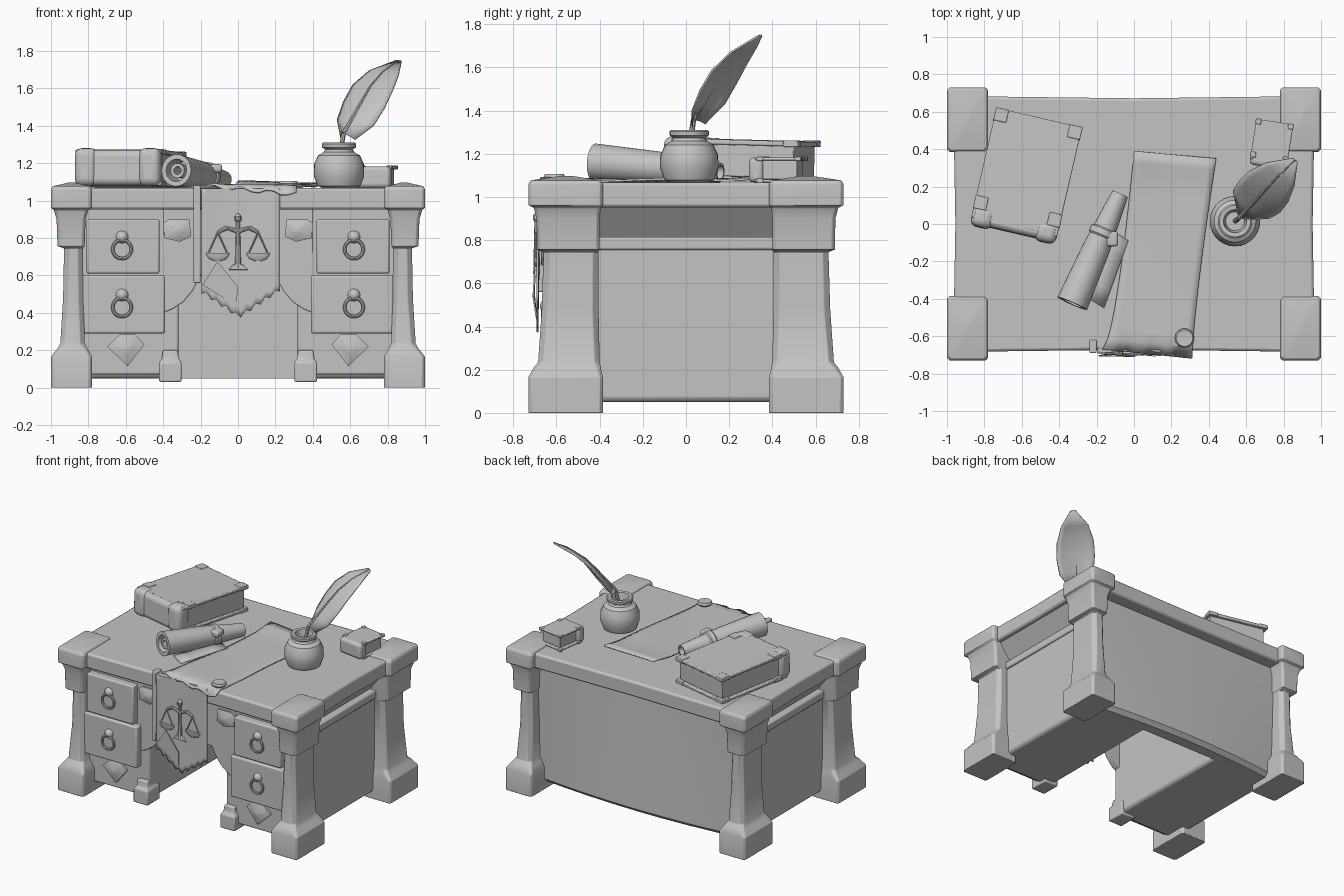
import bpy, bmesh, math
from mathutils import Vector, Matrix

if "Cube" in bpy.data.objects:
    bpy.data.objects.remove(bpy.data.objects["Cube"])

grey = bpy.data.materials.new("plain grey")
grey.use_nodes = True
grey.diffuse_color = (0.55, 0.55, 0.55, 1)
grey.node_tree.nodes["Principled BSDF"].inputs["Base Color"].default_value = (0.55, 0.55, 0.55, 1)
parts = []


def finish(name, bm, bevel=0, M=None, thick=0, segs=2):
    if M:
        bm.transform(M)
    bmesh.ops.recalc_face_normals(bm, faces=bm.faces)
    me = bpy.data.meshes.new(name)
    bm.to_mesh(me)
    bm.free()
    me.materials.append(grey)
    ob = bpy.data.objects.new(name, me)
    bpy.context.collection.objects.link(ob)
    if thick:
        ob.modifiers.new("thickness", "SOLIDIFY").thickness = thick
    if bevel:
        b = ob.modifiers.new("bevel", "BEVEL")
        b.width, b.segments, b.limit_method = bevel, segs, "ANGLE"
    parts.append(ob)
    return ob


def box(name, x, y, z, bevel=0.01, M=None, segs=2):
    """Box from (min, max) ranges."""
    bm = bmesh.new()
    bmesh.ops.create_cube(bm, size=1)
    for v in bm.verts:
        v.co = [r[0] if c < 0 else r[1] for r, c in zip((x, y, z), v.co)]
    return finish(name, bm, bevel, M, segs=segs)


def loft(name, rings, bevel=0, M=None, closed=False):
    """Skin a list of equal-length rings of points."""
    bm = bmesh.new()
    rows = [[bm.verts.new(p) for p in r] for r in rings]
    n = len(rows[0])
    pairs = list(zip(rows, rows[1:])) + ([(rows[-1], rows[0])] if closed else [])
    for a, b in pairs:
        for i in range(n):
            bm.faces.new((a[i], a[(i + 1) % n], b[(i + 1) % n], b[i]))
    if not closed:
        bm.faces.new(rows[0])
        bm.faces.new(rows[-1])
    return finish(name, bm, bevel, M)


def lathe(name, profile, M, n=24, closed=False):
    circle = [(math.cos(k * math.tau / n), math.sin(k * math.tau / n)) for k in range(n)]
    return loft(name, [[(r * c, r * s, z) for c, s in circle] for r, z in profile], 0, M, closed)


def prism(name, outline, y, bevel=0.006):
    return loft(name, [[(x, q, z) for x, z in outline] for q in y], bevel)


def sheet(name, nu, nv, fn, thick):
    bm = bmesh.new()
    g = [[bm.verts.new(fn(i / nu, j / nv)) for j in range(nv + 1)] for i in range(nu + 1)]
    for a, b in zip(g, g[1:]):
        for j in range(nv):
            bm.faces.new((a[j], b[j], b[j + 1], a[j + 1]))
    return finish(name, bm, 0, None, thick)


def rod(name, a, b, r0, r1=None, n=8):
    a, b = Vector(a), Vector(b)
    M = Matrix.Translation(a) @ (b - a).to_track_quat("Z", "Y").to_matrix().to_4x4()
    return lathe(name, [(r0, 0), (r1 or r0, (b - a).length)], M, n)


def at(x, y, z, turn=0, axis="Z"):
    return Matrix.Translation((x, y, z)) @ Matrix.Rotation(math.radians(turn), 4, axis)


# Corner posts as (inner x, outer x, inner y, outer y, z, corner cut): foot, waisted shaft, capital, pyramid cap
post = [(.78, 1, .385, .73, 0, .014), (.78, 1, .385, .73, .165, .014), (.805, .965, .395, .705, .21, .018),
        (.82, .95, .4, .685, .235, .024), (.825, .935, .405, .668, .48, .028), (.83, .93, .405, .66, .745, .024),
        (.82, .965, .4, .69, .757, .014), (.815, .97, .4, .692, .9, .014), (.8, .985, .395, .705, .95, .014),
        (.78, 1, .385, .73, .962, .014), (.78, 1, .385, .73, 1.06, .014), (.79, .99, .395, .72, 1.077, .014),
        (.88, .9, .53, .58, 1.098, .004)]
for sx, a in ((-1, "right"), (1, "left")):
    for sy, b in ((-1, "front"), (1, "back")):
        rings = []
        for x0, x1, y0, y1, z, c in post:
            octagon = ((x0 + c, y0), (x1 - c, y0), (x1, y0 + c), (x1, y1 - c),
                       (x1 - c, y1), (x0 + c, y1), (x0, y1 - c), (x0, y0 + c))
            rings.append([(sx * x, sy * y, z) for x, y in octagon])
        loft(f"{b}_{a}_post", rings, 0.004)

# Table top with edges bowed slightly inwards
ease = [k / 4 - 1 for k in range(8)]
rim = [(t, -1) for t in ease] + [(1, t) for t in ease] + [(-t, 1) for t in ease] + [(-1, -t) for t in ease]
loft("table_top", [[(u * (.955 + .012 * abs(v)), v * (.672 + .012 * abs(u)), z) for u, v in rim]
                   for z in (.952, 1.067)], .014)

# Back panel, swelling a little towards the bottom middle
sections = []
for k in range(9):
    x = (k / 4 - 1) * .86
    swell = .055 * (1 - (k / 4 - 1) ** 2)
    sections.append([(x, .5, .05), (x, .53 + swell, .05), (x, .56 + swell, .08),
                     (x, .565 + swell * .5, .5), (x, .575, .96), (x, .5, .96)])
loft("back_panel", sections)

# Pedestals with drawers, ring handles, gems and small feet
for s, side in ((-1, "right"), (1, "left")):
    def span(a, b):
        return sorted((s * a, s * b))
    box(side + "_pedestal", span(.318, .855), (-.57, .55), (.05, .78), .025)
    box(side + "_front_board", span(.318, .855), (-.595, -.52), (.07, .96))
    box(side + "_side_rail", span(.8, .87), (-.5, .5), (.755, .815))
    prism(side + "_side_soffit", [(s * x, z) for x, z in ((.93, .96), (.8, .79), (.5, .79), (.5, .96))], (-.5, .5), 0)
    for x0, x1, z0, z1, row in ((.42, .81, .61, .9, "upper"), (.39, .83, .29, .6, "lower")):
        box(f"{side}_{row}_drawer", span(x0, x1), (-.65, -.57), (z0, z1), .01)
        zc = (z0 + z1) / 2
        ring = [(.05 + .009 * math.cos(t), .009 * math.sin(t)) for t in [k * math.tau / 8 for k in range(8)]]
        lathe(f"{side}_{row}_ring", ring, at(s * .62, -.662, zc - .015, 90, "X"), 20, True)
        lathe(f"{side}_{row}_knob", [(.034, 0), (.03, .01), (.016, .022), (.004, .026)],
              at(s * .62, -.65, zc + .05, 90, "X"), 12)
    # Faceted gem plaques
    for gx, gz, y, outline, name in (
            (.6, .2, -.597, ((-.1, .02), (-.03, .085), (.05, .085), (.1, .03), (.01, -.085)), "lower_gem"),
            (.31, .84, -.597, ((-.09, .04), (-.06, .06), (.05, .06), (.06, -.03), (0, -.06), (-.085, -.04)), "upper_gem")):
        loft(f"{side}_{name}", [[(s * (gx - x * k), y - d, gz + z * k) for x, z in outline]
                                for k, d in ((1, -.02), (1, .015), (.25, .036))])
    fx = s * .362
    loft(side + "_small_foot", [[(fx + i * h, -.57 + j * (h + .015), z) for i, j in ((-1, -1), (1, -1), (1, 1), (-1, 1))]
                               for h, z in ((.06, .03), (.06, .135), (.045, .155), (.04, .2))], .008)

# Arched apron over the knee space
half = [(.4, .96), (.4, .4), (.35, .42), (.29, .46), (.24, .52), (.2, .6)]
prism("apron", half + [(-x, z) for x, z in reversed(half)], (-.6, -.54))


# Hanging banner with a pointed, tattered hem
def banner(u, v):
    x = -.195 + .42 * u
    hem = .38 + .14 * abs(u - .48) * 2 + (.012 if round(u * 16) % 2 else -.012)
    curve = .012 * math.sin(u * math.pi)
    if v < .15:
        return (x, -.6 - .09 * v / .15, 1.066)
    t = (v - .15) / .85
    return (x, -.692 + curve * (1 - t), 1.066 + (hem - 1.066) * t)


sheet("banner", 16, 20, banner, .008)
box("banner_backing_strip", (-.238, -.2), (-.69, -.62), (.56, 1.08), .006)
loft("banner_fold", [[(-.19, y - .012, .55), (-.11, y - .008, .675), (0, y - .016, .54), (-.01, y, .435)]
                     for y in (-.688, -.695)])

# Balance scales in relief on the banner
Y = -.692
rod("scales_post", (0, Y, .64), (0, Y, .9), .016, .01)
lathe("scales_finial", [(.004, -.026), (.018, -.01), (.018, .01), (.004, .026)], at(0, Y, .905), 10)
prism("scales_base", [(-.05, .63), (.055, .63), (.03, .655), (0, .668), (-.03, .655)], (Y - .012, Y + .01), .003)
for s, side in ((-1, "right"), (1, "left")):
    p = [(0, Y, .835), (s * .06, Y, .855), (s * .108, Y, .83)]
    for a, b in zip(p, p[1:]):
        rod(side + "_scales_beam", a, b, .012, .009)
    for d in (-.05, .05):
        rod(side + "_scales_cord", (s * .108, Y - .004, .83), (s * .108 + d, Y - .004, .72), .004)
    lathe(side + "_scales_pan", [(.062, .72), (.06, .708), (.045, .688), (.015, .676)],
          Matrix.Translation((s * .108, Y, 0)) @ Matrix.Diagonal((1, .25, 1, 1)), 16)


# Unrolled parchment on the table, drooping over the front edge
def parchment(u, v):
    left = -.17 + .17 * v ** .6
    right = .31 + .13 * v ** 1.3
    y = (-.67 - .05 * u) * (1 - v) + (.39 - .04 * u) * v
    z = 1.082 + .006 * math.sin(v * 8 + u * 3) + .02 * max(0, v - .85) / .15
    if v == 0:
        z = 1.084 - .045 * u + .012 * math.sin(u * 20)
    return (left + (right - left) * u, y, z)


sheet("parchment", 12, 18, parchment, .01)
lathe("wax_seal", [(.045, 0), (.052, .012), (.045, .026), (.03, .024)], at(.27, -.61, 1.08), 14)


# Books: boards, page block, rounded spine on the front end, metal corners
def book(name, M, w, l, h, bands):
    t = h * .12
    box(name + "_pages", (-w + .02, w - .015), (-l + .02, l - .02), (t, h - t), .004, M)
    for z, part in ((0, "lower"), (h - t, "upper")):
        box(f"{name}_{part}_board", (-w, w), (-l + .02, l), (z, z + t), .006, M)
    box(name + "_spine", (-w, w), (-l - .01, -l + .06), (0, h), h * .2, M, 4)
    for x in bands:
        box(name + "_spine_band", (x - .06, x + .06), (-l - .022, -l + .09), (-.002, h + .008), h * .2, M, 4)
    c = w * .3
    for i in (-1, 1):
        for z in (0, h - t):
            for y in (-l + c * 1.5, l - c / 2 + .003):
                x = i * (w - c / 2 + .003)
                box(name + "_corner", (x - c / 2, x + c / 2), (y - c / 2, y + c / 2), (z - .003, z + t + .004), .004, M)


book("large_book", at(-.577, .262, 1.073, -13) @ at(0, 0, 0, -1.5, "X"), .235, .31, .192, (-.175, .175))
book("small_book", at(.735, .43, 1.068, -9), .1, .118, .115, ())

# Ink pot and quill
lathe("ink_pot", [(.085, 0), (.115, .015), (.135, .07), (.134, .13), (.112, .178), (.082, .195), (.075, .21),
                  (.09, .22), (.092, .24), (.084, .246), (.062, .244), (.055, .21), (.05, .17)], at(.54, .015, 1.064), 28)
spine = [Vector(p) for p in ((.54, .015, 1.22), (.565, .035, 1.36), (.61, .085, 1.44), (.66, .135, 1.53),
                             (.71, .19, 1.615), (.775, .26, 1.69), (.86, .34, 1.75))]
for k, (a, b) in enumerate(zip(spine, spine[1:])):
    rod("quill_shaft", a, b, .014 - .002 * k, .012 - .0018 * k)
across = Vector((.78, -.6, -.12)).normalized()
widths = (.05, .125, .14, .135, .1, .018)


def vane(u, v):
    k = round(v * 5)
    w = u * 2 - 1
    return spine[k + 1] + across * w * widths[k] + Vector((.3, .3, -.4)) * .07 * w * w * (1 - v)


sheet("quill_vane", 8, 5, vane, .008)

# Rolled scroll with a tie and a loose flap
start, end = Vector((-.33, -.425, 1.162)), Vector((-.075, .16, 1.113))
axis = end - start
L = axis.length
S = Matrix.Translation(start) @ axis.to_track_quat("Z", "Y").to_matrix().to_4x4()
lathe("scroll", [(.056, .12), (.06, 0), (.086, 0), (.074, L * .5), (.045, L), (.034, L), (.03, L - .1)], S, 20)
lathe("scroll_inner_roll", [(.02, .12), (.022, .015), (.04, .015), (.036, .12)], S, 14)
lathe("scroll_tie", [(.064, L * .6), (.076, L * .62), (.074, L * .67), (.058, L * .69)], S, 20)
box("scroll_knot", (-.15, -.085), (-.12, -.04), (1.15, 1.195), .015, segs=3)
sheet("scroll_flap", 2, 4, lambda u, v: (-.27 + .11 * u + .13 * v, -.38 - .07 * u + .36 * v, 1.073 + .01 * v), .008)

# Smooth shading that keeps the hard edges
bpy.ops.object.select_all(action="DESELECT")
for ob in parts:
    ob.select_set(True)
bpy.context.view_layer.objects.active = parts[0]
bpy.ops.object.shade_smooth_by_angle(angle=math.radians(35))
